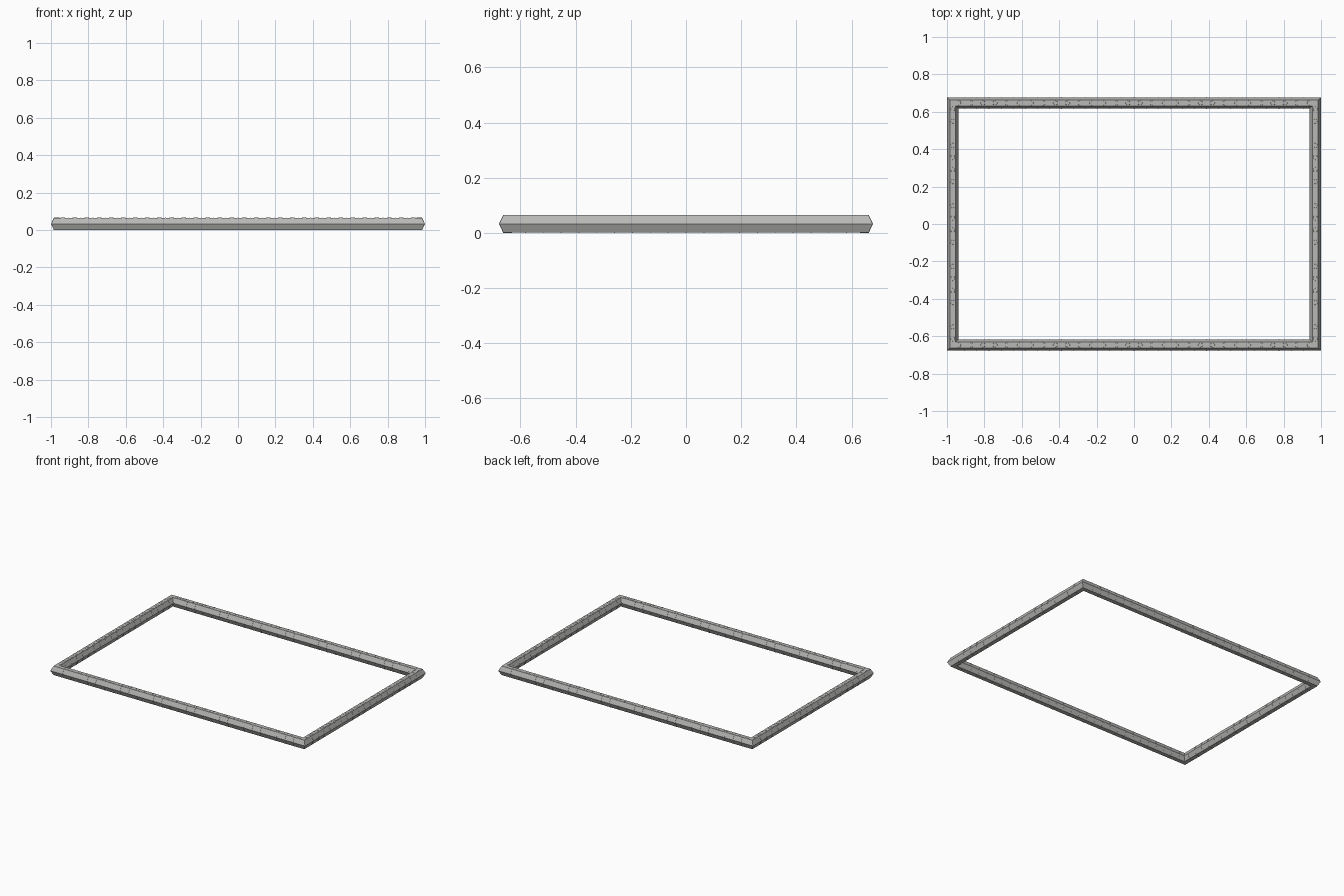
import bpy, bmesh, math
from mathutils import Vector

cube = bpy.data.objects.get("Cube")
if cube:
    bpy.data.objects.remove(cube, do_unlink=True)

# One plain metal grey for the whole frame
grey = bpy.data.materials.new("metal grey")
grey.use_nodes = True
colour = (0.48, 0.48, 0.47, 1)
grey.diffuse_color = colour
grey.node_tree.nodes["Principled BSDF"].inputs["Base Color"].default_value = colour

HALF_X, HALF_Y, MID_Z = 0.969, 0.647, 0.033   # centre line of the bars
HALF_W, HALF_H = 0.030, 0.032                 # half width and height of a bar


def section(scale=1.0):
    """Six-sided section as (outward, up) offsets, with a flat top."""
    w, h = HALF_W * scale, HALF_H * scale
    return [(w, 0), (w / 2, h), (-w / 2, h), (-w, 0), (-w / 2, -h), (w / 2, -h)]


def make_object(name, bm):
    bmesh.ops.recalc_face_normals(bm, faces=bm.faces)
    mesh = bpy.data.meshes.new(name)
    bm.to_mesh(mesh)
    bm.free()
    mesh.materials.append(grey)
    obj = bpy.data.objects.new(name, mesh)
    bpy.context.collection.objects.link(obj)
    return obj


def bridge(bm, a, b):
    for i in range(6):
        j = (i + 1) % 6
        bm.faces.new((a[i], a[j], b[j], b[i]))


# Mitred six-sided bars, joined into one rectangle
bm = bmesh.new()
corners = [(1, 1), (-1, 1), (-1, -1), (1, -1)]
rings = [[bm.verts.new((sx * (HALF_X + o), sy * (HALF_Y + o), MID_Z + u))
          for o, u in section()] for sx, sy in corners]
for k in range(4):
    bridge(bm, rings[k], rings[(k + 1) % 4])
make_object("frame_bars", bm)


def bar_fittings(name, centre, along, outward, length, count):
    """Thin seam collars and flat round studs at even steps along a bar."""
    seams, studs = bmesh.new(), bmesh.new()
    up = Vector((0, 0, 1))
    step = length / count
    for n in range(1, count):
        mid = centre + along * (n * step - length / 2)
        ends = []
        for side in (-1, 1):
            ends.append([seams.verts.new(mid + along * side * 0.0015 + outward * o + up * u)
                         for o, u in section(1.03)])
        bridge(seams, *ends)
        for ring in ends:
            seams.faces.new(ring)
    for n in range(count):
        mid = centre + along * ((n + 0.5) * step - length / 2)
        made = bmesh.ops.create_cone(studs, cap_ends=True, segments=8,
                                     radius1=0.013, radius2=0.012, depth=0.002)
        bmesh.ops.translate(studs, verts=made["verts"], vec=mid + up * HALF_H)
    make_object(name + "_seams", seams)
    make_object(name + "_studs", studs)


# Fittings on all four bars
X, Y = Vector((1, 0, 0)), Vector((0, 1, 0))
base = Vector((0, 0, MID_Z))
for sign, name in ((-1, "front_bar"), (1, "back_bar")):
    bar_fittings(name, base + Y * sign * HALF_Y, X, Y * sign, 2 * HALF_X, 30)
for sign, name in ((1, "left_bar"), (-1, "right_bar")):
    bar_fittings(name, base + X * sign * HALF_X, Y, X * sign, 2 * HALF_Y, 20)
